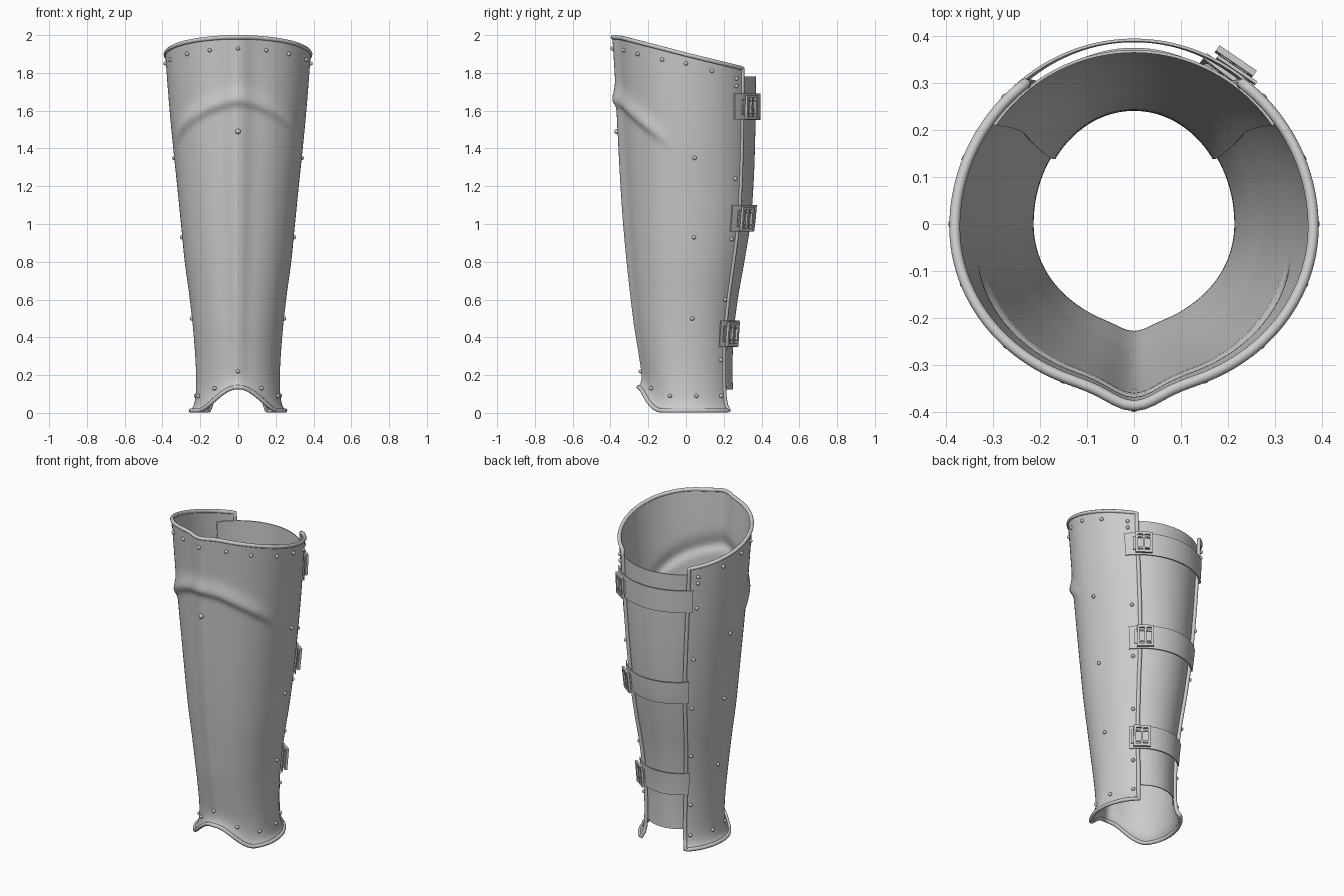
import bpy, bmesh, math
from mathutils import Vector, Matrix

if "Cube" in bpy.data.objects:
    bpy.data.objects.remove(bpy.data.objects["Cube"])

steel = bpy.data.materials.new("steel_grey")
steel.diffuse_color = (0.6, 0.6, 0.6, 1)
steel.use_nodes = True
steel.node_tree.nodes["Principled BSDF"].inputs["Base Color"].default_value = steel.diffuse_color
END = math.radians(142)          # half-angle of the shell, measured from the shin

# Height / size profiles
WIDTH = [(0, .225), (.2, .222), (.4, .234), (.6, .255), (.8, .282), (1, .302), (1.2, .322),
         (1.4, .343), (1.6, .362), (1.8, .378), (2, .392)]
FRONT = [(0, .212), (.15, .215), (.3, .235), (.5, .262), (1, .305), (1.5, .332), (1.75, .343), (2, .358)]
BACK = [(0, .262), (.2, .258), (.4, .262), (.6, .285), (.8, .32), (1, .352), (1.2, .368),
        (1.4, .376), (1.6, .38), (2, .384)]
RIDGE = [(0, .01), (.2, .012), (1, .028), (2, .033)]


def lerp(table, z):
    """Smooth interpolation through a profile table."""
    z = min(max(z, table[0][0]), table[-1][0])
    for i in range(len(table) - 1):
        (z0, v0), (z1, v1) = table[i], table[i + 1]
        if z <= z1:
            p = table[max(i - 1, 0)]
            n = table[min(i + 2, len(table) - 1)]
            h = z1 - z0
            m0 = (v1 - p[1]) / (z1 - p[0]) * h
            m1 = (n[1] - v0) / (n[0] - z0) * h
            t = (z - z0) / h
            return ((2*t**3 - 3*t*t + 1) * v0 + (t**3 - 2*t*t + t) * m0
                    + (3*t*t - 2*t**3) * v1 + (t**3 - t*t) * m1)


def z_bottom(a):
    d = math.degrees(abs(a))
    return .012 + (.062 * (1 + math.cos(math.pi * d / 58)) if d < 58 else 0)


def z_top(a):
    return 1.989 - .165 * (1 - math.cos(a)) / (1 - math.cos(END))


def surf(a, z):
    """Point on the leg surface; a = angle from the front, positive towards +x."""
    d = math.degrees(abs(a))
    c = math.cos(a)
    depth = lerp(FRONT, z) if c > 0 else lerp(BACK, z)
    x, y = lerp(WIDTH, z) * math.sin(a), -depth * c
    # shin ridge, knee fold and lower flare
    extra = lerp(RIDGE, z) * math.exp(-(d / 9.5) ** 2)
    dz = z - (1.655 - .19 * (min(d, 75) / 65) ** 1.5)
    fade = min(1, max(0, (78 - d) / 28))
    extra += .02 * fade * math.exp(-(dz / (.06 if dz > 0 else .025)) ** 2)
    extra += .028 * math.exp(-max(z - z_bottom(a), 0) / .03)
    return Vector((x + extra * math.sin(a), y - extra * c, z))


def frame(a, z, off=0):
    """Matrix on the surface: local x along the band, y up, z outward."""
    e = .01
    u = (surf(a + e, z) - surf(a - e, z)).normalized()
    v = (surf(a, z + e) - surf(a, z - e)).normalized()
    n = u.cross(v).normalized()
    v = n.cross(u)
    m = Matrix((u, v, n)).transposed().to_4x4()
    m.translation = surf(a, z) + n * off
    return m


def finish(name, bm, angle=40):
    bmesh.ops.recalc_face_normals(bm, faces=bm.faces)
    me = bpy.data.meshes.new(name)
    bm.to_mesh(me)
    bm.free()
    ob = bpy.data.objects.new(name, me)
    bpy.context.collection.objects.link(ob)
    me.materials.append(steel)
    bpy.ops.object.select_all(action='DESELECT')
    ob.select_set(True)
    bpy.context.view_layer.objects.active = ob
    bpy.ops.object.shade_smooth_by_angle(angle=math.radians(angle))
    return ob


def sheet(name, point, cols, rows, thick):
    """Double-sided sheet through point(u, v), with thickness built inward."""
    bm = bmesh.new()
    g = [[[bm.verts.new(point(i / cols, j / rows, k * thick)) for i in range(cols + 1)]
          for j in range(rows + 1)] for k in (0, 1)]
    for j in range(rows):
        for i in range(cols):
            for k in (0, 1):
                s = g[k]
                bm.faces.new((s[j][i], s[j][i+1], s[j+1][i+1], s[j+1][i]))
    o, n = g
    loop = [(0, i) for i in range(cols)] + [(j, cols) for j in range(rows)]
    loop += [(rows, i) for i in range(cols, 0, -1)] + [(j, 0) for j in range(rows, 0, -1)]
    for (j, i), (q, p) in zip(loop, loop[1:] + loop[:1]):
        bm.faces.new((o[j][i], o[q][p], n[q][p], n[j][i]))
    return finish(name, bm)


def inward(a, z, t):
    return surf(a, z) - Vector((math.sin(a), -math.cos(a), 0)) * t


# Main shell
def shell_pt(u, v, t):
    a = END * (2 * u - 1)
    z0, z1 = z_bottom(a), z_top(a)
    return inward(a, z0 + (z1 - z0) * v, t)


sheet("leg_shell", shell_pt, 128, 110, .008)

# Calf plate tucked inside the rear opening
A0, A1 = math.radians(125), math.radians(235)
sheet("calf_plate", lambda u, v, t: inward(A0 + (A1 - A0) * u, .125 + 1.655 * v, t + .011), 40, 50, .006)

# Rolled rim around the whole shell edge
N = 100
angles = [END * (2 * i / N - 1) for i in range(N + 1)]
path = [surf(a, z_bottom(a)) for a in angles]
path += [surf(END, z_bottom(END) + (z_top(END) - z_bottom(END)) * i / 60) for i in range(1, 60)]
path += [surf(a, z_top(a)) for a in reversed(angles)]
path += [surf(-END, z_bottom(END) + (z_top(END) - z_bottom(END)) * i / 60) for i in range(59, 0, -1)]
bm = bmesh.new()
rings = []
for i, p in enumerate(path):
    tan = (path[(i + 1) % len(path)] - path[i - 1]).normalized()
    out = Vector((p.x, p.y, 0)).normalized()
    side = tan.cross(out).normalized()
    out = side.cross(tan)
    rings.append([bm.verts.new(p - out * .003 + .0115 * (out * math.cos(k * math.pi / 5)
                  + side * math.sin(k * math.pi / 5))) for k in range(10)])
for r, s in zip(rings, rings[1:] + rings[:1]):
    for k in range(10):
        bm.faces.new((r[k], r[(k + 1) % 10], s[(k + 1) % 10], s[k]))
finish("rolled_rim", bm, 60)

# Rivets: (angle in degrees, height), mirrored left and right
rivets = [(22.6, 1.92), (44, 1.9), (69, 1.87), (90, 1.85), (111, 1.81),
          (134, 1.77), (134, 1.73), (134, 1.57), (134.5, 1.24), (135, .92), (136, .6), (135, .28),
          (135, .09), (33, .13), (67, .09), (102, .09), (97, 1.35), (97, .93), (97, .5)]
rivets = [(s * a, z, .011) for a, z in rivets for s in (1, -1)]
rivets += [(0, 1.93, .011), (0, 1.49, .014), (0, .22, .011)]
bm = bmesh.new()
for a, z, r in rivets:
    bmesh.ops.create_uvsphere(bm, u_segments=12, v_segments=8, radius=r,
                              matrix=frame(math.radians(a), z, .003))
finish("rivets", bm, 60)

# Straps across the back, each with a buckle on the right
S0, S1 = math.radians(131), math.radians(222)
for label, zc in (("upper", 1.62), ("middle", 1.03), ("lower", .42)):
    sheet(label + "_strap", lambda u, v, t: inward(S0 + (S1 - S0) * u, zc - .07 + .14 * v, t - .014),
          40, 6, .006)
    bm = bmesh.new()
    base = frame(math.radians(147), zc)
    bars = [(0, s * .0575, .033, .096, .015, .014) for s in (1, -1)]
    bars += [(s * .041, 0, .033, .014, .13, .014) for s in (1, -1)]
    bars += [(0, 0, .033, .012, .105, .012)]
    bars += [(0, s * .034, .03, .075, .008, .008) for s in (1, -1)]
    bars += [(-.012, 0, .019, .1, .085, .007)]
    for x, y, z, sx, sy, sz in bars:
        bmesh.ops.create_cube(bm, size=1, matrix=base @ Matrix.Translation((x, y, z))
                              @ Matrix.Diagonal((sx, sy, sz, 1)))
    finish(label + "_buckle", bm, 30)
